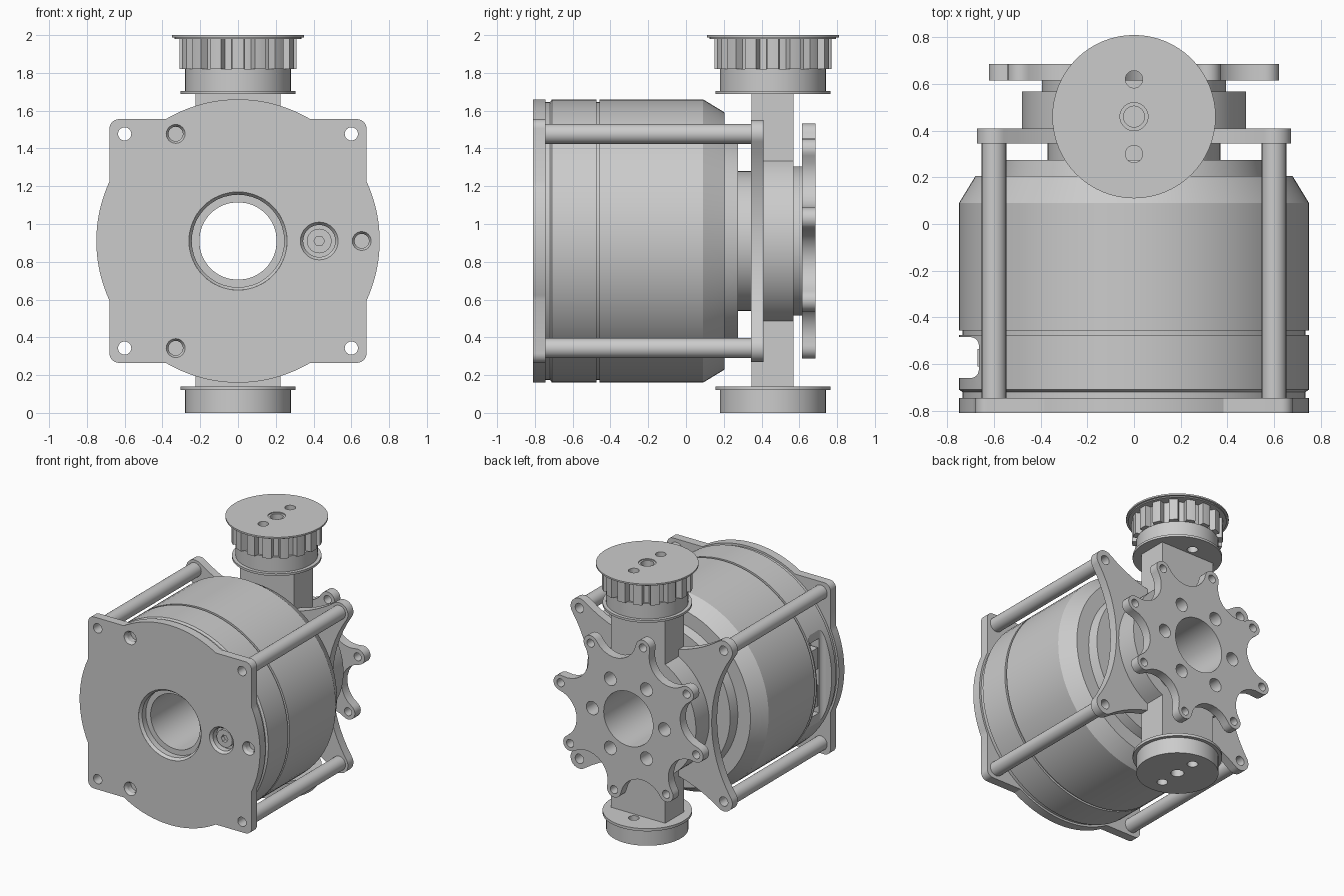
import bpy, bmesh
from math import pi, cos, sin, atan2, hypot, acos, asin, radians

if "Cube" in bpy.data.objects:
    bpy.data.objects.remove(bpy.data.objects["Cube"])

AX = 0.91          # height of the motor axis
PY = 0.46          # y of the vertical pulley axis
BORE = 0.205
CORNERS = [(0.6, 0.567), (-0.6, 0.567), (-0.6, -0.567), (0.6, -0.567)]


def finish(ob):
    bpy.ops.object.select_all(action='DESELECT')
    ob.select_set(True)
    bpy.context.view_layer.objects.active = ob
    if ob.type == 'CURVE':
        bpy.ops.object.convert(target='MESH')
    bpy.ops.object.shade_smooth_by_angle(angle=radians(25))
    return ob


def arc(cx, cy, r, a0, a1, n):
    return [(cx + r * cos(a0 + (a1 - a0) * i / n), cy + r * sin(a0 + (a1 - a0) * i / n))
            for i in range(n + 1)]


def circle(cx, cy, r, n=32):
    return arc(cx, cy, r, 0, 2 * pi, n)[:-1]


def ring_of(n, radius, r, offset=0.0):
    return [circle(radius * cos(offset + 2 * pi * i / n), radius * sin(offset + 2 * pi * i / n), r, 20)
            for i in range(n)]


def plate(name, loops, lo, hi, axis='Y'):
    """Extrude an outline plus hole loops between lo and hi along y or z."""
    cu = bpy.data.curves.new(name, 'CURVE')
    cu.dimensions, cu.fill_mode = '2D', 'BOTH'
    cu.extrude = (hi - lo) / 2
    for pts in loops:
        sp = cu.splines.new('POLY')
        sp.points.add(len(pts) - 1)
        for p, q in zip(sp.points, pts):
            p.co = (q[0], q[1], 0, 1)
        sp.use_cyclic_u = True
    ob = bpy.data.objects.new(name, cu)
    bpy.context.collection.objects.link(ob)
    mid = (lo + hi) / 2
    if axis == 'Y':
        ob.rotation_euler.x = pi / 2
        ob.location = (0, mid, AX)
    else:
        ob.location = (0, PY, mid)
    return finish(ob)


def lathe(name, profile, x=0.0, z=0.0, seg=72):
    """Revolve a closed (radius, y) profile about a line parallel to y."""
    bm = bmesh.new()
    rings = [[bm.verts.new((x + r * cos(2 * pi * i / seg), y, AX + z + r * sin(2 * pi * i / seg)))
              for r, y in profile] for i in range(seg)]
    m = len(profile)
    for i in range(seg):
        a, b = rings[i], rings[(i + 1) % seg]
        for j in range(m):
            bm.faces.new((a[j], a[(j + 1) % m], b[(j + 1) % m], b[j]))
    bmesh.ops.recalc_face_normals(bm, faces=bm.faces)
    me = bpy.data.meshes.new(name)
    bm.to_mesh(me)
    bm.free()
    ob = bpy.data.objects.new(name, me)
    bpy.context.collection.objects.link(ob)
    return finish(ob)


def box(name, x0, x1, y0, y1, z0, z1):
    bpy.ops.mesh.primitive_cube_add(size=1, location=((x0 + x1) / 2, (y0 + y1) / 2, (z0 + z1) / 2))
    ob = bpy.context.object
    ob.name = name
    ob.scale = (x1 - x0, y1 - y0, z1 - z0)
    bpy.ops.object.transform_apply(location=True, rotation=False, scale=True)
    return ob


def mirror4(q):
    """Complete a first-quadrant outline by reflection."""
    half = q + [(-x, y) for x, y in reversed(q)]
    pts = half + [(x, -y) for x, y in reversed(half)]
    return [p for i, p in enumerate(pts) if hypot(p[0] - pts[i - 1][0], p[1] - pts[i - 1][1]) > 1e-4]


def scallop(items, lobe, n=12):
    """Alternate valley centres and lobe centres, joined by tangent arcs."""
    m, pts = len(items), []
    for i, (cx, cy) in enumerate(items):
        p, q = items[i - 1], items[(i + 1) % m]
        a0, a1 = atan2(p[1] - cy, p[0] - cx), atan2(q[1] - cy, q[0] - cx)
        if i % 2:
            r, sweep = lobe, (a1 - a0) % (2 * pi)
        else:
            r, sweep = hypot(q[0] - cx, q[1] - cy) - lobe, -((a0 - a1) % (2 * pi))
        pts += arc(cx, cy, r, a0, a0 + sweep, n)[:-1]
    return pts


# Front plate: rounded square joined with the motor circle
quarter = (arc(0, 0, 0.75, 0, acos(0.68 / 0.75), 10) + arc(0.63, 0.595, 0.05, 0, pi / 2, 8)
           + arc(0, 0, 0.75, asin(0.645 / 0.75), pi / 2, 12))
screws = [(-0.33, 0.567), (-0.33, -0.567), (0.655, 0)]
plate("front_plate", [mirror4(quarter), circle(0, 0, 0.26, 64), circle(0.43, 0, 0.1)]
      + [circle(x, z, 0.035, 24) for x, z in CORNERS]
      + [circle(x, z, 0.05, 24) for x, z in screws], -0.81, -0.745)

# Chamfered collars lining the plate openings
for nm, x, z, r, inner in ([("bore_collar", 0, 0, 0.26, 0.245), ("socket_collar", 0.43, 0, 0.1, 0.085)]
                           + [("screw_seat", x, z, 0.05, 0.038) for x, z in screws]):
    lathe(nm, [(r, -0.81), (inner, -0.79), (inner, -0.745), (r, -0.745)], x, z, 40)
hexa = plate("socket_screw", [circle(0.43, 0, 0.065), circle(0.43, 0, 0.028, 6)], -0.775, -0.74)

# Motor: fixed ring and rotating can
stator = lathe("stator_ring", [(BORE, -0.745), (0.735, -0.745), (0.735, -0.72), (0.75, -0.71), (0.75, -0.475),
                               (0.735, -0.475), (0.735, -0.457), (BORE, -0.457)])
lathe("rotor_can", [(BORE, -0.457), (0.75, -0.457), (0.75, 0.09), (0.68, 0.205), (0.575, 0.205),
                    (0.56, 0.275), (0.37, 0.275), (0.37, 0.345), (BORE, 0.345)])

# Connector opening on the left of the stator
c = 0.035
notch = (arc(-0.665 - c, -0.66 + c, c, -pi / 2, 0, 6) + arc(-0.665 - c, -0.485 - c, c, 0, pi / 2, 6)
         + [(-0.9, -0.485), (-0.9, -0.66)])
cut_a = plate("notch_cutter", [notch], AX - 0.6, AX + 0.6, 'Z')
cut_a.location.y = 0
cut_b = box("pocket_cutter", -0.8, -0.6, -0.63, -0.515, AX - 0.28, AX + 0.28)
for cutter in (cut_a, cut_b):
    md = stator.modifiers.new("cut", 'BOOLEAN')
    md.operation, md.object, md.solver = 'DIFFERENCE', cutter, 'EXACT'
    bpy.context.view_layer.objects.active = stator
    bpy.ops.object.modifier_apply(modifier=md.name)
    bpy.data.objects.remove(cutter)
finish(stator)
for s in (-1, 1):
    z = AX + s * 0.14
    box("connector_block", -0.67, -0.59, -0.61, -0.535, z - 0.08, z + 0.08)

# Four hollow spacer rods
for x, z in CORNERS:
    lathe("spacer_rod", [(0.035, -0.745), (0.053, -0.745), (0.053, 0.345), (0.035, 0.345)], x, z, 24)

# Rear bracket with four arms
valleys = [(1.443, 0), (0, 1.419), (-1.443, 0), (0, -1.419)]
chain = [p for pair in zip(valleys, CORNERS) for p in pair]
plate("rear_bracket", [scallop(chain, 0.073, 16), circle(0, 0, BORE, 64)]
      + [circle(x, z, 0.035, 24) for x, z in CORNERS], 0.345, 0.41)

# Upright arm with round hub
hub = arc(0, 0, 0.48, 0, acos(0.225 / 0.48), 16) + [(0.225, 0.78), (0, 0.78)]
plate("hub_arm", [mirror4(hub), circle(0, 0, BORE, 64)], 0.41, 0.568)
for s in (-1, 1):
    z = sorted((AX + s * 0.44, AX + s * 0.78))
    box("arm_backing", -0.225, 0.225, 0.346, 0.41, z[0], z[1])

# Output flange with eight lobes
bolts = ring_of(6, 0.30, 0.05)
plate("output_boss", [circle(0, 0, 0.395, 64), circle(0, 0, BORE, 64)] + bolts, 0.568, 0.615)
off, step = radians(12), pi / 4
star = []
for k in range(8):
    a = off + k * step
    star += [(0.619 * cos(a - step / 2), 0.619 * sin(a - step / 2)), (0.577 * cos(a), 0.577 * sin(a))]
plate("output_flange", [scallop(star, 0.058, 10), circle(0, 0, BORE, 64)]
      + bolts + ring_of(8, 0.577, 0.03, off), 0.615, 0.685)

# Pulley at the top and matching cap at the bottom
holes = [circle(0, 0, 0.045), circle(0, 0.16, 0.037, 24), circle(0, -0.16, 0.037, 24)]
N = 16
teeth = []
for k in range(N):
    a = 2 * pi * k / N
    teeth += arc(0, 0, 0.31, a - 0.1, a + 0.1, 4) + arc(0, 0, 0.265, a + 0.13, a + 2 * pi / N - 0.13, 4)
for nm, outline, lo, hi in [
        ("pulley_lower_flange", circle(0, 0, 0.305, 64), 1.688, 1.705),
        ("pulley_hub", circle(0, 0, 0.28, 64), 1.705, 1.82),
        ("pulley_teeth", teeth, 1.82, 1.98),
        ("pulley_rim", circle(0, 0, 0.335, 64), 1.98, 1.988),
        ("bottom_flange", circle(0, 0, 0.305, 64), 0.12, 0.14),
        ("bottom_cap", circle(0, 0, 0.28, 64), 0.0, 0.12)]:
    plate(nm, [outline] + holes, lo, hi, 'Z')
plate("pulley_top", [circle(0, 0, 0.35, 64), circle(0, 0, 0.06)] + holes[1:], 1.988, 2.0, 'Z')
plate("pulley_bushing", [circle(0, 0, 0.06), circle(0, 0, 0.045)], 1.988, 1.993, 'Z')
